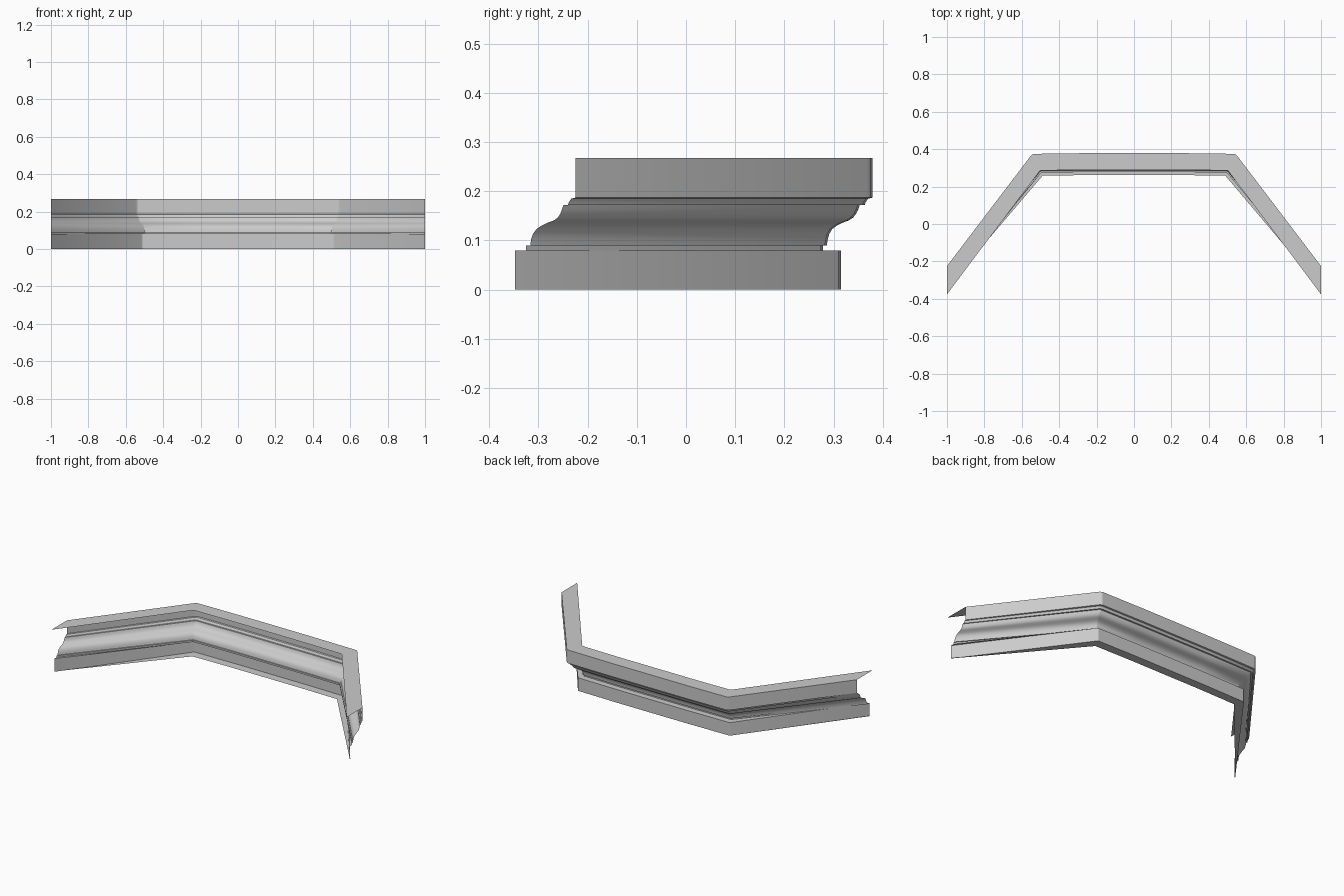
import bpy, bmesh

# Moulding profile: (y at the middle run, y at the cut ends, z)
foot = [(0.262, -0.341, 0.0), (0.315, -0.347, 0.0), (0.315, -0.347, 0.08)]
ogee = [(0.278, -0.325, 0.08), (0.278, -0.325, 0.09), (0.286, -0.316, 0.09),
        (0.288, -0.315, 0.102), (0.291, -0.311, 0.113), (0.297, -0.304, 0.123),
        (0.306, -0.294, 0.130), (0.318, -0.281, 0.136), (0.331, -0.268, 0.141),
        (0.340, -0.260, 0.147), (0.346, -0.255, 0.155), (0.350, -0.252, 0.163),
        (0.353, -0.249, 0.172), (0.363, -0.240, 0.172), (0.365, -0.238, 0.178),
        (0.370, -0.233, 0.185)]
cap = [(0.379, -0.225, 0.187), (0.379, -0.225, 0.268), (0.290, -0.376, 0.268)]


def path_row(y, end, z):
    """Three-sided path with a small chamfer at each mitred corner."""
    corner = 0.5 + (y - 0.285) * 0.48
    c = (y - 0.25) * 0.06
    right = [(0.24, y, z), (corner - c, y - 0.004, z),
             (corner + c * 0.6, y - 0.004 - c, z), (1.0, end, z)]
    return [(-p[0], p[1], p[2]) for p in reversed(right)] + right


def sweep(name, profile):
    bm = bmesh.new()
    rows = [[bm.verts.new(p) for p in path_row(*q)] for q in profile]
    for a, b in zip(rows, rows[1:]):
        for i in range(len(a) - 1):
            bm.faces.new((a[i + 1], a[i], b[i], b[i + 1]))
    mesh = bpy.data.meshes.new(name)
    bm.to_mesh(mesh)
    bm.free()
    ob = bpy.data.objects.new(name, mesh)
    bpy.context.collection.objects.link(ob)
    bpy.ops.object.select_all(action='DESELECT')
    ob.select_set(True)
    bpy.context.view_layer.objects.active = ob
    bpy.ops.object.shade_smooth_by_angle(angle=0.5)
    return ob


# One open shell: foot band, ogee and top band
sweep("crown_moulding", foot + ogee + cap)
